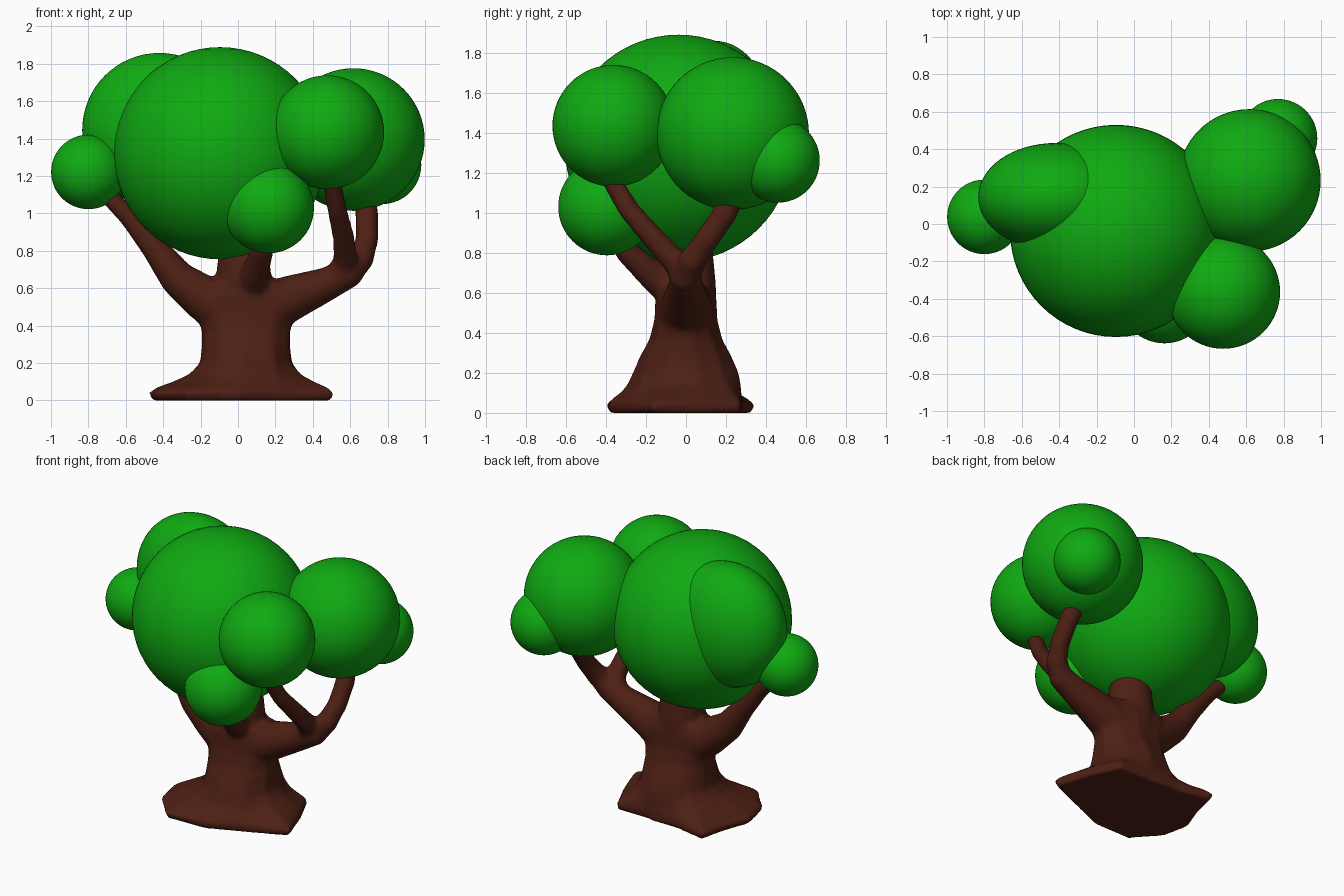
import bpy, bmesh, math
from mathutils import Vector

if "Cube" in bpy.data.objects:
    bpy.data.objects.remove(bpy.data.objects["Cube"])


def material(name, rgb):
    m = bpy.data.materials.new(name)
    m.diffuse_color = (*rgb, 1)
    m.use_nodes = True
    m.node_tree.nodes["Principled BSDF"].inputs["Base Color"].default_value = m.diffuse_color
    return m


GREEN = material("leaf_green", (0.005, 0.40, 0.006))
BROWN = material("bark_brown", (0.075, 0.014, 0.007))


# Foliage balls
def foliage(name, centre, radii):
    bpy.ops.mesh.primitive_uv_sphere_add(segments=64, ring_count=32, location=centre)
    o = bpy.context.object
    o.name = name
    o.scale = radii if isinstance(radii, tuple) else (radii,) * 3
    o.data.materials.append(GREEN)
    bpy.ops.object.shade_smooth()


foliage("foliage_main", (-0.096, -0.037, 1.322), 0.567)
foliage("foliage_left_back", (-0.42, 0.145, 1.445), (0.413, 0.288, 0.413))
foliage("foliage_left_small", (-0.80, 0.038, 1.222), 0.199)
foliage("foliage_right_large", (0.617, 0.233, 1.395), 0.381)
foliage("foliage_right_front", (0.477, -0.363, 1.434), 0.304)
foliage("foliage_front_low", (0.163, -0.395, 1.03), 0.243)
foliage("foliage_right_back_small", (0.77, 0.458, 1.26), 0.21)

# Trunk: closed solids that are fused by a voxel remesh
bm = bmesh.new()


def loft(rings):
    rows = [[bm.verts.new(p) for p in r] for r in rings]
    n = len(rows[0])
    for a, b in zip(rows, rows[1:]):
        for i in range(n):
            j = (i + 1) % n
            bm.faces.new((a[i], a[j], b[j], b[i]))
    bm.faces.new(rows[0][::-1])
    bm.faces.new(rows[-1])


# Flared root outline blending into an oval stem
ROOT = [(.52, -.17), (.43, .08), (.34, .28), (.1, .28), (-.12, .29), (-.37, .35),
        (-.41, .15), (-.48, -.03), (-.44, -.22), (-.28, -.40), (0, -.39), (.25, -.28)]
CX = 0.045


def root_ring(z, t, rx, ry):
    ring = []
    for x, y in ROOT:
        a = math.atan2(y, x - CX)
        ex, ey = CX + rx * math.cos(a), ry * math.sin(a)
        ring.append((x + (ex - x) * t, y + (ey - y) * t, z))
    return ring


loft([root_ring(*r) for r in [
    (0, .12, .35, .28), (.04, 0, .3, .3), (.07, .2, .3, .28), (.10, .55, .29, .28),
    (.14, .85, .27, .28), (.20, 1, .25, .27), (.28, 1, .24, .235), (.37, 1, .24, .185),
    (.47, 1, .27, .16), (.56, 1, .32, .155), (.64, 1, .27, .13)]])


# Tapered limbs along (x, y, z, radius) points
def limb(points, sides=20):
    pts = [Vector(p[:3]) for p in points]
    rings = []
    for i, p in enumerate(pts):
        d = (pts[min(i + 1, len(pts) - 1)] - pts[max(i - 1, 0)]).normalized()
        q = d.to_track_quat('Z', 'Y')
        r = points[i][3]
        rings.append([p + q @ Vector((r * math.cos(k * math.tau / sides),
                                      r * math.sin(k * math.tau / sides), 0))
                      for k in range(sides)])
    loft(rings)


limb([(.04, 0, .4, .16), (.03, 0, .65, .15), (.03, 0, .8, .135), (0, 0, 1.0, .14)])
limb([(0, 0, .43, .15), (-.2, 0, .56, .12), (-.33, .0, .66, .095),
      (-.45, .01, .82, .07), (-.58, .02, .98, .055), (-.72, .03, 1.12, .045)])
limb([(.1, 0, .47, .15), (.3, 0, .555, .12), (.48, 0, .625, .09),
      (.60, 0, .685, .08), (.66, 0.03, .76, .07), (.69, .10, .86, .062),
      (.69, .19, .99, .062), (.67, .25, 1.12, .062)])
limb([(.52, .01, .64, .07), (.575, -.05, .75, .066), (.565, -.16, .87, .058),
      (.53, -.29, 1.02, .052), (.50, -.38, 1.18, .05)])
limb([(.06, 0, .56, .1), (.09, -.16, .68, .075), (.13, -.29, .80, .06),
      (.16, -.38, .92, .05)])

bmesh.ops.recalc_face_normals(bm, faces=bm.faces)
mesh = bpy.data.meshes.new("trunk")
bm.to_mesh(mesh)
bm.free()
mesh.materials.append(BROWN)
trunk = bpy.data.objects.new("trunk", mesh)
bpy.context.collection.objects.link(trunk)
rm = trunk.modifiers.new("fuse", 'REMESH')
rm.mode = 'VOXEL'
rm.voxel_size = 0.014
rm.use_smooth_shade = True
sm = trunk.modifiers.new("soften", 'SMOOTH')
sm.factor = 0.5
sm.iterations = 10
